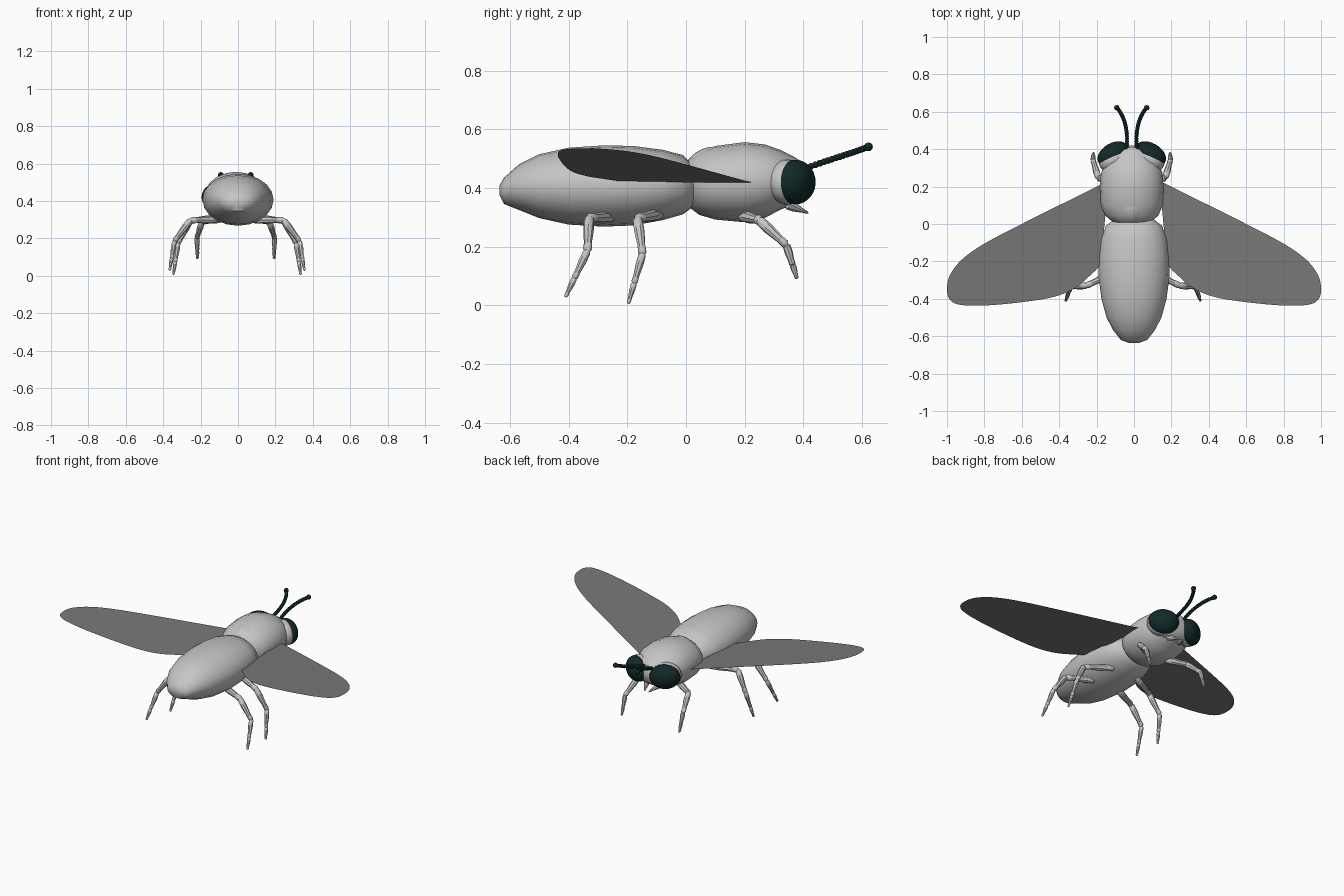
import bpy, bmesh, math
from mathutils import Vector, Matrix

cube = bpy.data.objects.get("Cube")
if cube:
    bpy.data.objects.remove(cube)


def material(name, color):
    m = bpy.data.materials.new(name)
    m.use_nodes = True
    m.diffuse_color = (*color, 1)
    m.node_tree.nodes["Principled BSDF"].inputs["Base Color"].default_value = (*color, 1)
    return m


BODY = material("pale grey", (0.56, 0.56, 0.56))
WING = material("smoky grey", (0.19, 0.19, 0.19))
DARK = material("dark teal", (0.006, 0.022, 0.022))
SHIFT = -0.012      # head and thorax sit slightly off the centre line


def finish(bm, name, mat, angle=40):
    me = bpy.data.meshes.new(name)
    bm.to_mesh(me)
    bm.free()
    me.materials.append(mat)
    me.polygons.foreach_set("use_smooth", [True] * len(me.polygons))
    me.set_sharp_from_angle(angle=math.radians(angle))
    ob = bpy.data.objects.new(name, me)
    bpy.context.collection.objects.link(ob)
    return ob


def skin(bm, rings):
    """Bridge equal rings of points and cap both ends."""
    rows = [[bm.verts.new(p) for p in ring] for ring in rings]
    n = len(rows[0])
    for a, b in zip(rows, rows[1:]):
        for i in range(n):
            j = (i + 1) % n
            bm.faces.new((a[i], a[j], b[j], b[i]))
    bm.faces.new(rows[0][::-1])
    bm.faces.new(rows[-1])


def body_loft(name, sections, cx, n=20):
    """Elliptic sections along y: (y, half width, bottom, top)."""
    bm = bmesh.new()
    rings = []
    for y, w, lo, hi in sections:
        ring = []
        for i in range(n):
            t = 2 * math.pi * i / n
            ring.append((cx + w * math.cos(t), y, (lo + hi) / 2 + (hi - lo) / 2 * math.sin(t)))
        rings.append(ring)
    skin(bm, rings)
    bmesh.ops.recalc_face_normals(bm, faces=bm.faces)
    return finish(bm, name, BODY)


def ellipsoid(name, centre, radii, mat, turn=0, u=24, v=14):
    bm = bmesh.new()
    m = Matrix.Translation(centre) @ Matrix.Rotation(turn, 4, 'Z') @ Matrix.Diagonal((*radii, 1))
    bmesh.ops.create_uvsphere(bm, u_segments=u, v_segments=v, radius=1, matrix=m)
    return finish(bm, name, mat)


def limb(bm, a, b, r0, r1, n=8):
    """A slightly swollen, tapering leg segment."""
    a, b = Vector(a), Vector(b)
    q = (b - a).to_track_quat('Z', 'Y')
    rings = []
    for f, k in ((-0.04, 0.5), (0.04, 0.95), (0.35, 1.1), (0.75, 0.9), (0.95, 1.05), (1.03, 0.5)):
        r = (r0 + (r1 - r0) * f) * k
        rings.append([a.lerp(b, f) + q @ Vector((r * math.cos(2 * math.pi * i / n),
                      r * math.sin(2 * math.pi * i / n), 0)) for i in range(n)])
    skin(bm, rings)


# Abdomen and thorax
body_loft("abdomen", [
    (-0.635, 0.03, 0.375, 0.41), (-0.62, 0.07, 0.345, 0.435), (-0.57, 0.11, 0.325, 0.48),
    (-0.5, 0.147, 0.297, 0.515), (-0.4, 0.174, 0.275, 0.537), (-0.28, 0.19, 0.268, 0.545),
    (-0.18, 0.188, 0.272, 0.543), (-0.08, 0.177, 0.29, 0.53), (-0.01, 0.15, 0.31, 0.512),
    (0.03, 0.10, 0.34, 0.47), (0.05, 0.03, 0.38, 0.42)], 0)
body_loft("thorax", [
    (-0.005, 0.05, 0.37, 0.46), (0.01, 0.10, 0.335, 0.50), (0.045, 0.142, 0.308, 0.523),
    (0.10, 0.166, 0.292, 0.543), (0.20, 0.17, 0.283, 0.556), (0.27, 0.165, 0.298, 0.548),
    (0.32, 0.145, 0.325, 0.53), (0.37, 0.10, 0.345, 0.505), (0.41, 0.04, 0.38, 0.48)], SHIFT)
ellipsoid("scutellum", (SHIFT, 0.10, 0.437), (0.10, 0.112, 0.104), BODY)

# Head, eyes and mouthparts
ellipsoid("head", (SHIFT, 0.34, 0.42), (0.15, 0.08, 0.085), BODY)
for s, side in ((1, "left"), (-1, "right")):
    turn = -s * math.radians(30)
    ellipsoid(side + "_eye_socket", (SHIFT + s * 0.092, 0.347, 0.42), (0.088, 0.064, 0.077), BODY, turn)
    ellipsoid(side + "_eye", (SHIFT + s * 0.099, 0.373, 0.42), (0.091, 0.06, 0.076), DARK, turn)

    bm = bmesh.new()
    limb(bm, (SHIFT + s * 0.045, 0.345, 0.345), (SHIFT + s * 0.015, 0.415, 0.315), 0.02, 0.004)
    bmesh.ops.recalc_face_normals(bm, faces=bm.faces)
    finish(bm, side + "_mandible", BODY)

# Beaded antennae, strung along a cubic curve
for s, side in ((1, "left"), (-1, "right")):
    p = [Vector((SHIFT + s * x, y, z)) for x, y, z in
         ((0.027, 0.41, 0.468), (0.02, 0.50, 0.50), (0.035, 0.57, 0.52), (0.08, 0.622, 0.54))]
    bm = bmesh.new()
    beads = 18
    for i in range(beads):
        t = i / (beads - 1)
        c = (1 - t) ** 3 * p[0] + 3 * t * (1 - t) ** 2 * p[1] + 3 * t * t * (1 - t) * p[2] + t ** 3 * p[3]
        bmesh.ops.create_uvsphere(bm, u_segments=8, v_segments=6,
                                  radius=0.015 if i == beads - 1 else 0.0115,
                                  matrix=Matrix.Translation(c))
    finish(bm, side + "_antenna", DARK)

# Legs: hip, knee, ankle and toe points
LEGS = {
    "front": ((0.07, 0.19, 0.305), (0.18, 0.25, 0.29), (0.207, 0.342, 0.205), (0.205, 0.378, 0.092)),
    "middle": ((0.09, -0.09, 0.31), (0.25, -0.165, 0.295), (0.315, -0.148, 0.175), (0.34, -0.196, 0.008)),
    "hind": ((0.09, -0.255, 0.30), (0.25, -0.33, 0.297), (0.335, -0.336, 0.185), (0.36, -0.41, 0.03)),
}
for name, pts in LEGS.items():
    for s, side in ((1, "left"), (-1, "right")):
        dx = SHIFT if name == "front" else -0.005
        q = [Vector((dx + s * x, y, z)) for x, y, z in pts]
        bm = bmesh.new()
        limb(bm, q[0], q[1], 0.019, 0.017)
        limb(bm, q[1], q[2], 0.018, 0.014)
        mid = q[2].lerp(q[3], 0.6)
        limb(bm, q[2], mid, 0.014, 0.011)
        limb(bm, mid, q[3], 0.011, 0.007)
        bmesh.ops.recalc_face_normals(bm, faces=bm.faces)
        finish(bm, f"{side}_{name}_leg", BODY)

# Wings: one thin sheet each, rounded outline on a rising plane
OUTLINE = [(0.15, 0.225), (0.35, 0.125), (0.6, 0.0), (0.8, -0.105), (0.92, -0.19), (0.985, -0.275),
           (1.0, -0.35), (0.985, -0.405), (0.93, -0.432), (0.8, -0.436), (0.6, -0.418),
           (0.43, -0.39), (0.32, -0.345), (0.24, -0.28), (0.18, -0.21), (0.165, -0.08), (0.15, 0.08)]


def rounded(pts, steps=4):
    """Catmull-Rom smoothing that keeps the first point as a sharp root."""
    out = []
    v = [Vector(p) for p in pts]
    for i in range(len(v) - 1):
        a, b, c, d = v[max(i - 1, 0)], v[i], v[i + 1], v[min(i + 2, len(v) - 1)]
        for k in range(steps):
            t = k / steps
            out.append(0.5 * (2 * b + (c - a) * t + (2 * a - 5 * b + 4 * c - d) * t * t
                              + (3 * b - a - 3 * c + d) * t ** 3))
    return out + [v[-1]]


for s, side in ((1, "left"), (-1, "right")):
    bm = bmesh.new()
    ring = [bm.verts.new((s * min(p.x, 1), p.y, 0.425 + (p.x - 0.2) * 0.137)) for p in rounded(OUTLINE)]
    face = bm.faces.new(ring)
    face.normal_update()
    if face.normal.z < 0:
        face.normal_flip()
    bmesh.ops.triangulate(bm, faces=[face])
    finish(bm, side + "_wing", WING)
